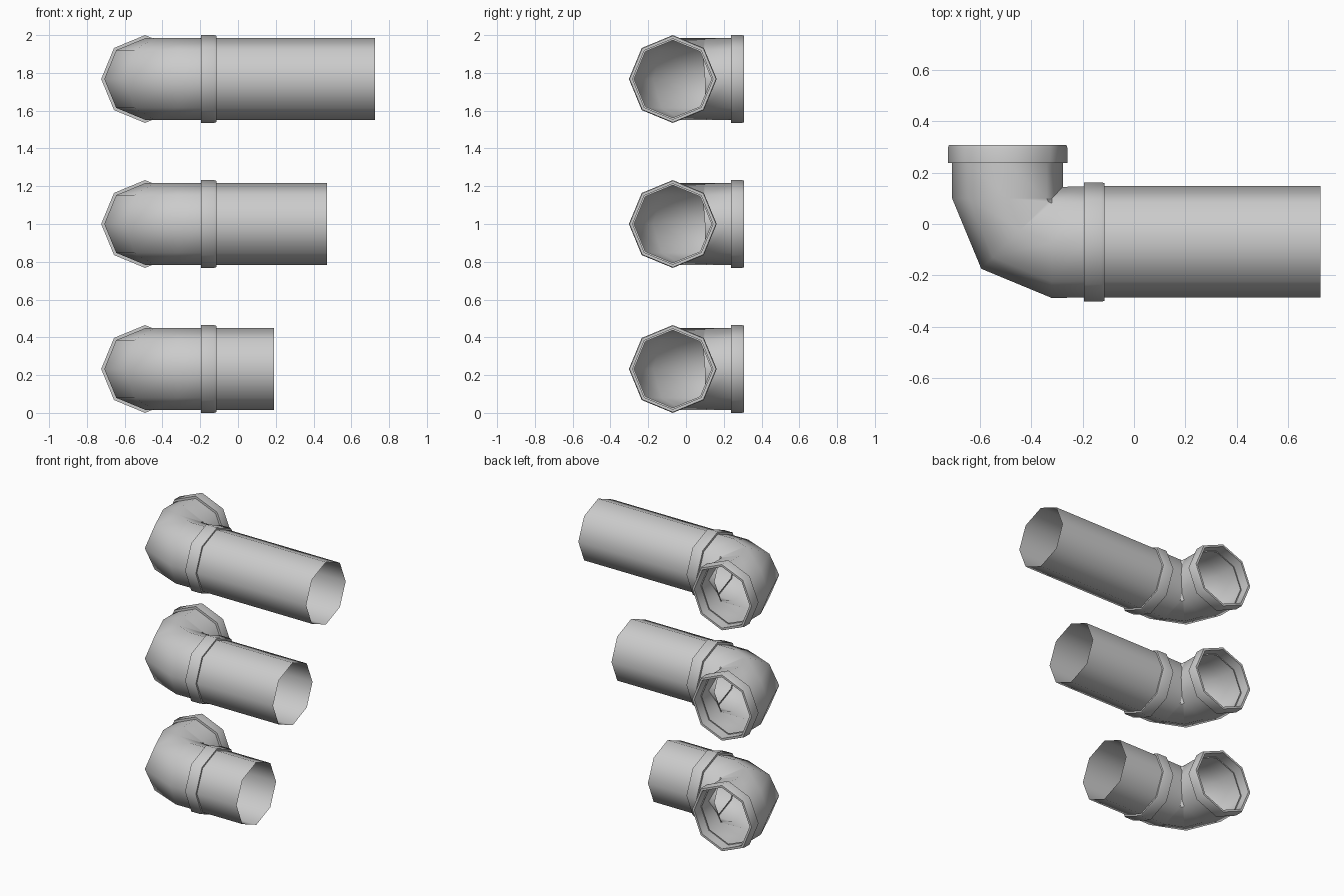
import bpy, bmesh, math
from mathutils import Vector

if "Cube" in bpy.data.objects:
    bpy.data.objects.remove(bpy.data.objects["Cube"], do_unlink=True)

SIDES = 8
PIPE_R, COLLAR_R, LIP_R = 0.217, 0.2325, 0.213
AXIS_X, AXIS_Y = -0.492, -0.07      # socket axis and pipe axis
BEND = Vector((-0.32, 0.10, 0))     # pivot of the elbow bend

grey = bpy.data.materials.new("pipe grey")
grey.use_nodes = True
colour = (0.6, 0.6, 0.6, 1)
grey.diffuse_color = colour
grey.node_tree.nodes["Principled BSDF"].inputs["Base Color"].default_value = colour


def loft(name, rings, z):
    """Skin octagonal rings, each given as (centre, heading angle, radius)."""
    bm = bmesh.new()
    loops = []
    for centre, heading, radius in rings:
        side = Vector((math.sin(heading), -math.cos(heading), 0))
        loop = []
        for i in range(SIDES):
            a = math.tau * i / SIDES
            loop.append(bm.verts.new(centre + radius * (math.cos(a) * side + Vector((0, 0, math.sin(a))))))
        loops.append(loop)
    for a, b in zip(loops, loops[1:]):
        for i in range(SIDES):
            j = (i + 1) % SIDES
            bm.faces.new((a[i], a[j], b[j], b[i]))
    mesh = bpy.data.meshes.new(name)
    bm.to_mesh(mesh)
    bm.free()
    mesh.materials.append(grey)
    obj = bpy.data.objects.new(name, mesh)
    obj.location.z = z
    bpy.context.collection.objects.link(obj)
    bpy.ops.object.select_all(action='DESELECT')
    obj.select_set(True)
    bpy.context.view_layer.objects.active = obj
    bpy.ops.object.shade_smooth_by_angle(angle=math.radians(60))
    return obj


def collar(depth):
    """Collar outline as (distance back from the rim, radius), inside to outside."""
    return [(depth, LIP_R - 0.008), (depth, LIP_R), (0, LIP_R), (0, COLLAR_R - 0.004),
            (0.012, COLLAR_R), (depth, COLLAR_R), (depth, PIPE_R - 0.001)]


def elbow(name, z):
    down, along = -math.pi / 2, 0
    # socket opening at the back
    rings = [(Vector((AXIS_X, 0.308 - d, 0)), down, r) for d, r in collar(0.07)]
    # three-ring bend
    for step in range(3):
        a = math.pi + step * math.pi / 4
        bend_r = BEND.x - AXIS_X
        centre = BEND + bend_r * Vector((math.cos(a), math.sin(a), 0))
        rings.append((centre, a + math.pi / 2, PIPE_R - 0.001))
    # collar that holds the straight pipe
    rings += [(Vector((-0.115 - d, AXIS_Y, 0)), along, r) for d, r in reversed(collar(0.08))]
    return loft(name, rings, z)


# Three stacked elbows with straight pipes of growing length
for label, z, end in (("lower", COLLAR_R, 0.19), ("middle", 1.0, 0.47), ("upper", 2 - COLLAR_R, 0.725)):
    elbow(label + "_elbow", z)
    loft(label + "_straight_pipe",
         [(Vector((x, AXIS_Y, 0)), 0, PIPE_R) for x in (-0.18, end)], z)
